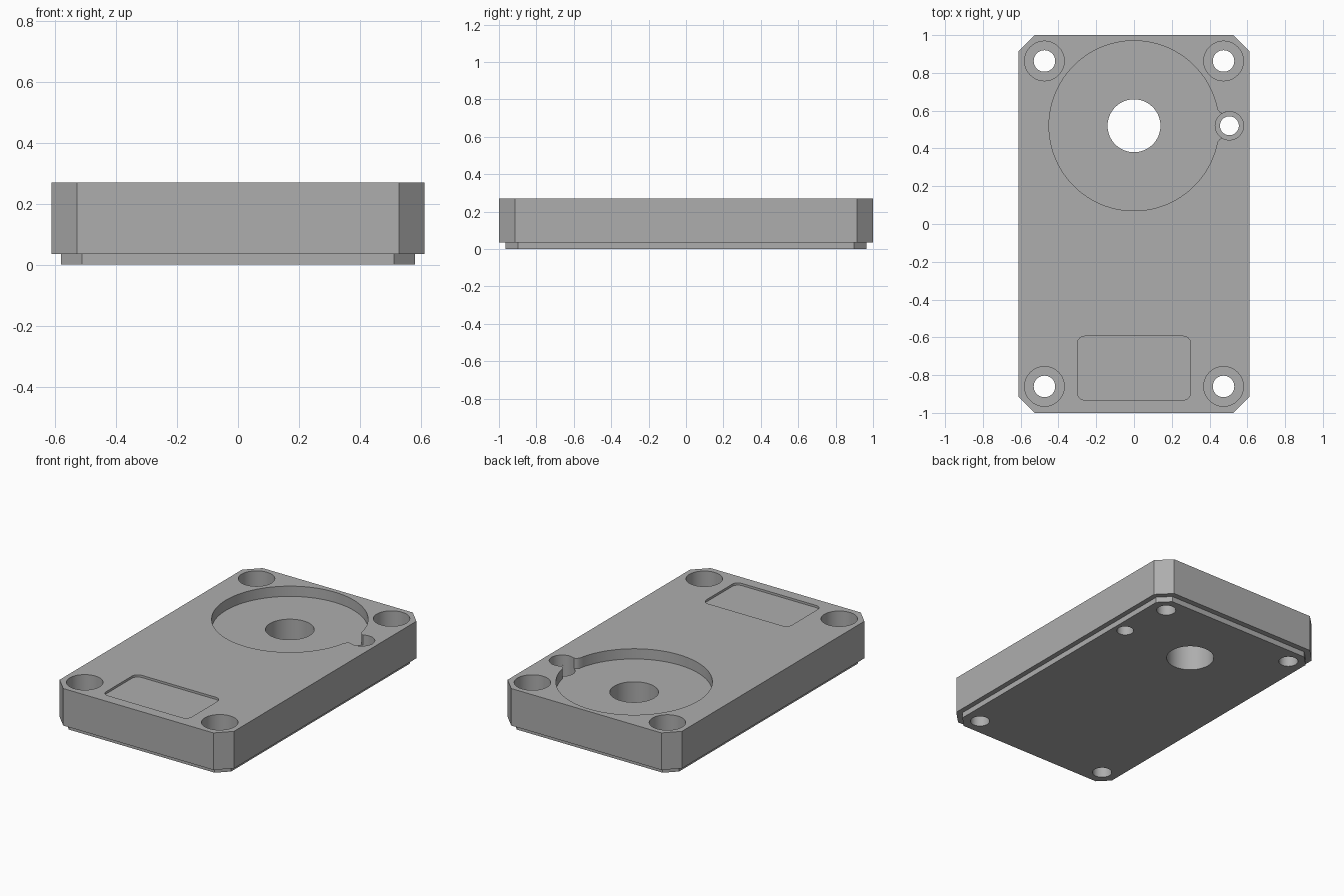
import bpy, bmesh, math

cube = bpy.data.objects.get("Cube")
if cube:
    bpy.data.objects.remove(cube, do_unlink=True)

# Single grey finish
grey = bpy.data.materials.new("plain grey")
grey.use_nodes = True
colour = (0.42, 0.42, 0.42, 1)
grey.diffuse_color = colour
grey.node_tree.nodes["Principled BSDF"].inputs["Base Color"].default_value = colour

TOP, LIP, ABOVE = 0.27, 0.035, 0.4


def prism(name, outline, z0, z1):
    """Extrude a counter-clockwise outline between two heights."""
    bm = bmesh.new()
    base = bm.faces.new([bm.verts.new((x, y, z0)) for x, y in outline])
    new = bmesh.ops.extrude_face_region(bm, geom=[base])["geom"]
    verts = [v for v in new if isinstance(v, bmesh.types.BMVert)]
    bmesh.ops.translate(bm, verts=verts, vec=(0, 0, z1 - z0))
    bmesh.ops.recalc_face_normals(bm, faces=bm.faces)
    mesh = bpy.data.meshes.new(name)
    bm.to_mesh(mesh)
    bm.free()
    mesh.materials.append(grey)
    obj = bpy.data.objects.new(name, mesh)
    bpy.context.collection.objects.link(obj)
    return obj


def chamfered(w, h, c):
    return [(w - c, -h), (w, c - h), (w, h - c), (w - c, h),
            (c - w, h), (-w, h - c), (-w, c - h), (c - w, -h)]


def arc(cx, cy, r, start, end, steps):
    angles = [start + (end - start) * i / steps for i in range(steps + 1)]
    return [(cx + r * math.cos(a), cy + r * math.sin(a)) for a in angles]


def circle(cx, cy, r, steps=64):
    return arc(cx, cy, r, 0, math.tau, steps)[:-1]


def rounded(cx, cy, w, h, r):
    points = []
    for i, (sx, sy) in enumerate([(1, 1), (-1, 1), (-1, -1), (1, -1)]):
        a = i * math.pi / 2
        points += arc(cx + sx * (w - r), cy + sy * (h - r), r, a, a + math.pi / 2, 8)
    return points


def combine(target, tool, operation):
    mod = target.modifiers.new(tool.name, "BOOLEAN")
    mod.operation, mod.solver, mod.object = operation, "EXACT", tool
    bpy.context.view_layer.objects.active = target
    bpy.ops.object.modifier_apply(modifier=mod.name)
    bpy.data.objects.remove(tool, do_unlink=True)


def cut(name, outline, z0):
    combine(housing, prism(name, outline, z0, ABOVE), "DIFFERENCE")


# Chamfered block with a stepped lip underneath
housing = prism("housing", chamfered(0.612, 1, 0.085), LIP, TOP)
combine(housing, prism("base_lip", chamfered(0.58, 0.965, 0.068), 0, 0.08), "UNION")

# Round pocket, with a flared neck toward the side slot
pocket_y, pocket_z, slot_x = 0.52, 0.205, 0.505
neck = math.asin(0.085 / 0.45)
pocket = arc(0, pocket_y, 0.45, neck, math.tau - neck, 96)
pocket += [(0.455, pocket_y - 0.07), (0.47, pocket_y - 0.064)]
pocket += arc(slot_x, pocket_y, 0.075, -2.0, 2.0, 32)
pocket += [(0.47, pocket_y + 0.064), (0.455, pocket_y + 0.07)]
cut("round_pocket", pocket, pocket_z)
cut("shaft_hole", circle(0, pocket_y, 0.14), -0.1)

# Side slot and its through hole
cut("slot_bore", circle(slot_x, pocket_y, 0.075, 48), 0.11)
cut("slot_hole", circle(slot_x, pocket_y, 0.05, 40), -0.1)

# Counterbored corner screw holes
for x in (-0.474, 0.474):
    for y in (-0.86, 0.863):
        cut("counterbore", circle(x, y, 0.105, 48), 0.11)
        cut("screw_hole", circle(x, y, 0.057, 40), -0.1)

# Shallow label recess
cut("label_recess", rounded(0, -0.763, 0.3, 0.169, 0.04), TOP - 0.014)

# Smooth bores, crisp edges
bpy.ops.object.select_all(action="DESELECT")
housing.select_set(True)
bpy.context.view_layer.objects.active = housing
bpy.ops.object.shade_smooth_by_angle(angle=math.radians(30))
